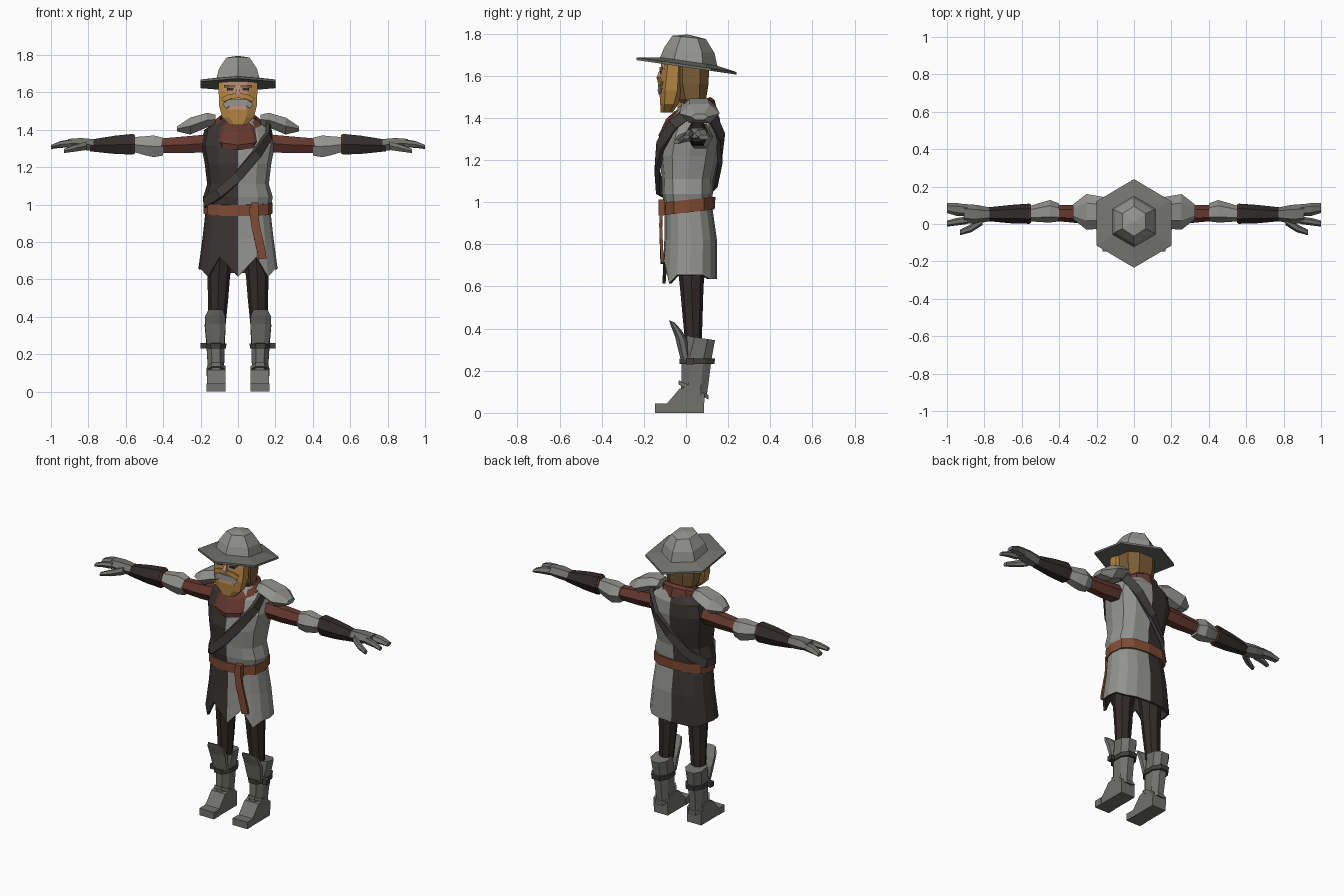
import bpy, bmesh, math
from mathutils import Vector


def mat(name, r, g, b):
    m = bpy.data.materials.new(name)
    m.diffuse_color = (r, g, b, 1)
    return m


STEEL = mat("light_steel", .29, .29, .275)
GREY = mat("mid_grey", .165, .165, .155)
DARK = mat("charcoal_cloth", .042, .034, .033)
LEGS = mat("dark_leggings", .032, .025, .024)
STRAP = mat("strap_charcoal", .052, .048, .046)
COWL = mat("red_brown", .13, .04, .028)
BELT = mat("belt_leather", .22, .072, .036)
GOLD = mat("golden_beard", .47, .24, .055)
HAIR = mat("brown_hair", .2, .11, .04)
SKIN = mat("skin", .5, .28, .18)


def make(name, verts, faces, mats, mirror=False):
    me = bpy.data.meshes.new(name)
    me.from_pydata([tuple(v) for v in verts], [], faces)
    bm = bmesh.new()
    bm.from_mesh(me)
    bmesh.ops.recalc_face_normals(bm, faces=bm.faces)
    bm.to_mesh(me)
    bm.free()
    for m in (mats if isinstance(mats, list) else [mats]):
        me.materials.append(m)
    ob = bpy.data.objects.new(name, me)
    bpy.context.collection.objects.link(ob)
    if mirror:
        ob.modifiers.new("mirror", 'MIRROR').use_mirror_merge = False
    return ob


def loft(name, secs, mats, n=8, axis='z', p=1.0, turn=0.0, tilt=0.0, mirror=False, caps=True):
    """Sections are (position, centre a, centre b, radius a, radius b) along z or x."""
    verts, faces = [], []
    for pos, ca, cb, ra, rb in secs:
        for i in range(n):
            t = 2 * math.pi * (i + turn) / n
            c, s = math.cos(t), math.sin(t)
            a = ra * math.copysign(abs(c) ** p, c)
            b = rb * math.copysign(abs(s) ** p, s)
            if axis == 'z':
                verts.append((ca + a, cb + b, pos + tilt * b))
            else:
                verts.append((pos, ca + a, cb + b))
    for k in range(len(secs) - 1):
        for i in range(n):
            j = (i + 1) % n
            faces.append((k * n + i, k * n + j, k * n + n + j, k * n + n + i))
    if caps:
        faces.append(tuple(range(n)))
        faces.append(tuple(range((len(secs) - 1) * n, len(secs) * n)))
    return make(name, verts, faces, mats, mirror)


def ribbon(name, path, width, thick, m, closed=False, centre=(0, .02)):
    """Flat strap following a path, facing away from the body axis."""
    pts = [Vector(q) for q in path]
    n, verts, faces = len(pts), [], []
    for i, q in enumerate(pts):
        a = pts[(i - 1) % n] if closed or i else q
        b = pts[(i + 1) % n] if closed or i < n - 1 else q
        out = Vector((q.x - centre[0], q.y - centre[1], 0)).normalized()
        t = (b - a).normalized()
        w = t.cross(out).normalized() * width / 2
        for o in (out * thick / 2, out * -thick / 2):
            verts += [q + w + o, q - w + o]
    for i in range(n if closed else n - 1):
        a, b = 4 * i, 4 * ((i + 1) % n)
        for u, v in ((0, 1), (1, 3), (3, 2), (2, 0)):
            faces.append((a + u, a + v, b + v, b + u))
    if not closed:
        faces += [(0, 1, 3, 2), (4 * n - 4, 4 * n - 3, 4 * n - 1, 4 * n - 2)]
    return make(name, verts, faces, m)


def box(name, c, size, m, mirror=False):
    v = [(c[0] + size[0] / 2 * x, c[1] + size[1] / 2 * y, c[2] + size[2] / 2 * z)
         for x in (-1, 1) for y in (-1, 1) for z in (-1, 1)]
    f = [(0, 1, 3, 2), (4, 5, 7, 6), (0, 1, 5, 4), (2, 3, 7, 6), (0, 2, 6, 4), (1, 3, 7, 5)]
    return make(name, v, f, m, mirror)


def half_and_half(ob):
    for f in ob.data.polygons:
        f.material_index = 1 if f.center.x < 0 else 0


# Tunic body, parted down the middle
half_and_half(loft("tunic_body", [
    (.97, 0, .012, .17, .112), (1.04, 0, .007, .186, .12), (1.11, 0, .007, .165, .122),
    (1.22, 0, .015, .178, .14), (1.32, 0, .03, .198, .137), (1.40, 0, .045, .18, .115),
    (1.46, 0, .05, .09, .08)], [STEEL, DARK], n=12, p=.8, caps=False))

# Tunic skirt with raised slits at the front and a dark lining
skirt = loft("tunic_skirt", [
    (.98, 0, .012, .172, .112), (.82, 0, .022, .19, .125), (.655, 0, .018, .212, .13)],
    [STEEL, DARK, DARK], n=16, p=.8, caps=False)
for v in skirt.data.vertices:
    if v.co.z < .7:
        if v.co.y < -.08 and .06 < abs(v.co.x) < .13:
            v.co.z = .72
        elif v.co.y < -.08:
            v.co.z = .615
        elif v.co.y > .1:
            v.co.z = .635
half_and_half(skirt)
sol = skirt.modifiers.new("lining", 'SOLIDIFY')
sol.thickness, sol.material_offset, sol.material_offset_rim = .015, 1, 1

# Belt, hanging tail and shoulder strap
loft("belt", [(.952, 0, .014, .184, .122), (1.012, 0, .014, .184, .126)], BELT, n=12, p=.8, tilt=.11)
ribbon("belt_tail", [(.08, -.118, .99), (.095, -.12, .88), (.125, -.115, .75), (.13, -.113, .71)],
       .045, .014, BELT, centre=(.1, .5))
box("belt_buckle", (.09, -.115, .975), (.04, .03, .075), BELT)
ribbon("shoulder_strap", [
    (.16, .05, 1.45), (.165, -.06, 1.37), (.10, -.12, 1.27), (0, -.138, 1.15), (-.10, -.125, 1.06),
    (-.175, -.03, 1.01), (-.175, .06, 1.02), (-.1, .13, 1.09), (0, .162, 1.2), (.1, .165, 1.31),
    (.16, .12, 1.41)], .052, .022, STRAP, closed=True)

# Cowl and neck
loft("cowl", [(1.345, 0, .01, .14, .135), (1.375, 0, .01, .15, .14), (1.44, 0, .02, .128, .115),
              (1.465, 0, .03, .1, .085), (1.41, 0, .035, .075, .06)],
     COWL, n=10, tilt=.4, turn=.5, caps=False)
loft("neck", [(1.36, 0, .03, .07, .07), (1.52, 0, .02, .06, .06)], SKIN, n=8)

# Head
loft("hair", [(1.455, 0, .035, .07, .05), (1.49, 0, .03, .095, .07), (1.56, 0, .025, .105, .087),
              (1.67, 0, .025, .108, .092)], HAIR, n=8, p=.8, turn=.5)
loft("beard", [(1.425, 0, -.092, .045, .03), (1.465, 0, -.08, .09, .045), (1.53, 0, -.07, .107, .06),
               (1.665, 0, -.06, .112, .052)], GOLD, n=8, p=.75, turn=.5)
loft("face", [(1.51, 0, -.085, .078, .047), (1.6, 0, -.08, .08, .043), (1.665, 0, -.08, .08, .04)],
     SKIN, n=8, p=.6, turn=.5)
loft("nose", [(1.58, 0, -.125, .018, .018), (1.595, 0, -.127, .018, .018), (1.635, 0, -.115, .01, .008)],
     SKIN, n=4, turn=.5)
ribbon("moustache", [(-.08, -.116, 1.56), (-.045, -.126, 1.578), (0, -.13, 1.583), (.045, -.126, 1.578),
                     (.08, -.116, 1.56)], .026, .012, GOLD)
ribbon("lip_whiskers", [(-.07, -.118, 1.527), (-.045, -.126, 1.545), (.045, -.126, 1.545),
                        (.07, -.118, 1.527)], .034, .016, STEEL)
box("eye", (.042, -.12, 1.617), (.036, .008, .011), LEGS, mirror=True)
box("brow", (.044, -.118, 1.634), (.06, .014, .014), HAIR, mirror=True)

# Kettle hat: tilted six-sided brim and crown
loft("hat_brim", [(1.64, 0, .003, .231, .237), (1.652, 0, .003, .231, .237),
                  (1.668, 0, .01, .135, .135)], GREY, n=6, turn=.5, tilt=-.145)
loft("hat_crown", [(1.655, 0, .01, .137, .14), (1.72, 0, .015, .118, .12), (1.782, 0, .015, .072, .08),
                   (1.795, 0, .01, .006, .006)], STEEL, n=6, turn=.5, tilt=-.1)

# Shoulder plates
loft("pauldron", [(.12, .06, 1.455, .055, .03), (.165, .06, 1.452, .085, .045),
                  (.255, .065, 1.42, .095, .052), (.325, .065, 1.405, .04, .016)],
     STEEL, n=6, axis='x', mirror=True)

# Arms
loft("upper_arm", [(.14, .05, 1.33, .055, .055), (.28, .053, 1.32, .05, .052), (.42, .058, 1.315, .042, .044)],
     COWL, n=6, axis='x', mirror=True)
loft("elbow_guard", [(.40, .062, 1.31, .048, .055), (.45, .068, 1.312, .06, .067), (.5, .062, 1.315, .052, .058),
                     (.56, .055, 1.322, .04, .045)], STEEL, n=6, axis='x', mirror=True)
loft("arm_cuff", [(.55, .055, 1.323, .05, .058), (.572, .055, 1.323, .053, .062)],
     COWL, n=6, axis='x', mirror=True)
loft("forearm", [(.56, .055, 1.323, .054, .064), (.66, .053, 1.32, .049, .056), (.79, .052, 1.316, .036, .036)],
     LEGS, n=6, axis='x', mirror=True)

# Gloves
loft("palm", [(.77, .052, 1.318, .036, .037), (.84, .052, 1.325, .05, .036), (.91, .055, 1.328, .052, .027)],
     GREY, n=6, axis='x', mirror=True)
loft("fingers", [(.89, .072, 1.327, .032, .025), (.95, .078, 1.322, .034, .021), (1.0, .085, 1.308, .026, .012)],
     GREY, n=6, axis='x', mirror=True)
loft("index_finger", [(.89, .02, 1.327, .02, .022), (.95, .012, 1.322, .02, .018), (1.0, .002, 1.31, .016, .011)],
     GREY, n=6, axis='x', mirror=True)
loft("thumb", [(.81, .02, 1.315, .026, .026), (.87, -.022, 1.302, .022, .021), (.93, -.045, 1.287, .015, .013)],
     GREY, n=6, axis='x', mirror=True)

# Legs
loft("leg", [(.78, .095, .025, .07, .075), (.6, .104, .027, .06, .056), (.5, .106, .03, .054, .05),
             (.34, .113, .035, .045, .04)], LEGS, n=8, mirror=True)

# Boots
loft("boot_shaft", [(.08, .116, .035, .048, .066), (.14, .118, .042, .047, .068), (.26, .12, .05, .053, .075),
                    (.355, .122, .072, .06, .07)], GREY, n=8, p=.85, turn=.5, tilt=-.15, mirror=True)
loft("knee_plate", [(.25, .12, .0, .05, .03), (.35, .122, -.02, .06, .035), (.4, .122, -.045, .058, .028),
                    (.435, .12, -.068, .042, .014)], GREY, n=8, turn=.5, tilt=-.4, mirror=True)
loft("boot_band", [(.232, .12, .052, .06, .088), (.258, .12, .054, .062, .09)],
     STRAP, n=8, p=.85, turn=.5, mirror=True)
box("boot_buckle", (.185, .02, .245), (.03, .035, .03), STRAP, mirror=True)
loft("ankle_band", [(.1, .117, .035, .054, .076), (.12, .117, .036, .053, .075)],
     GREY, n=8, p=.85, turn=.5, tilt=-.5, mirror=True)

# Feet, from a side profile
profile = [(-.145, 0), (-.145, .037), (-.09, .045), (-.03, .115), (.03, .13), (.088, .09), (.085, 0)]
k = len(profile)
make("foot", [(x, y, z) for x in (.068, .166) for y, z in profile],
     [tuple(range(k)), tuple(range(k, 2 * k))] +
     [(i, (i + 1) % k, k + (i + 1) % k, k + i) for i in range(k)], GREY, mirror=True)
box("toe_cap", (.117, -.12, .022), (.102, .054, .044), GREY, mirror=True)
